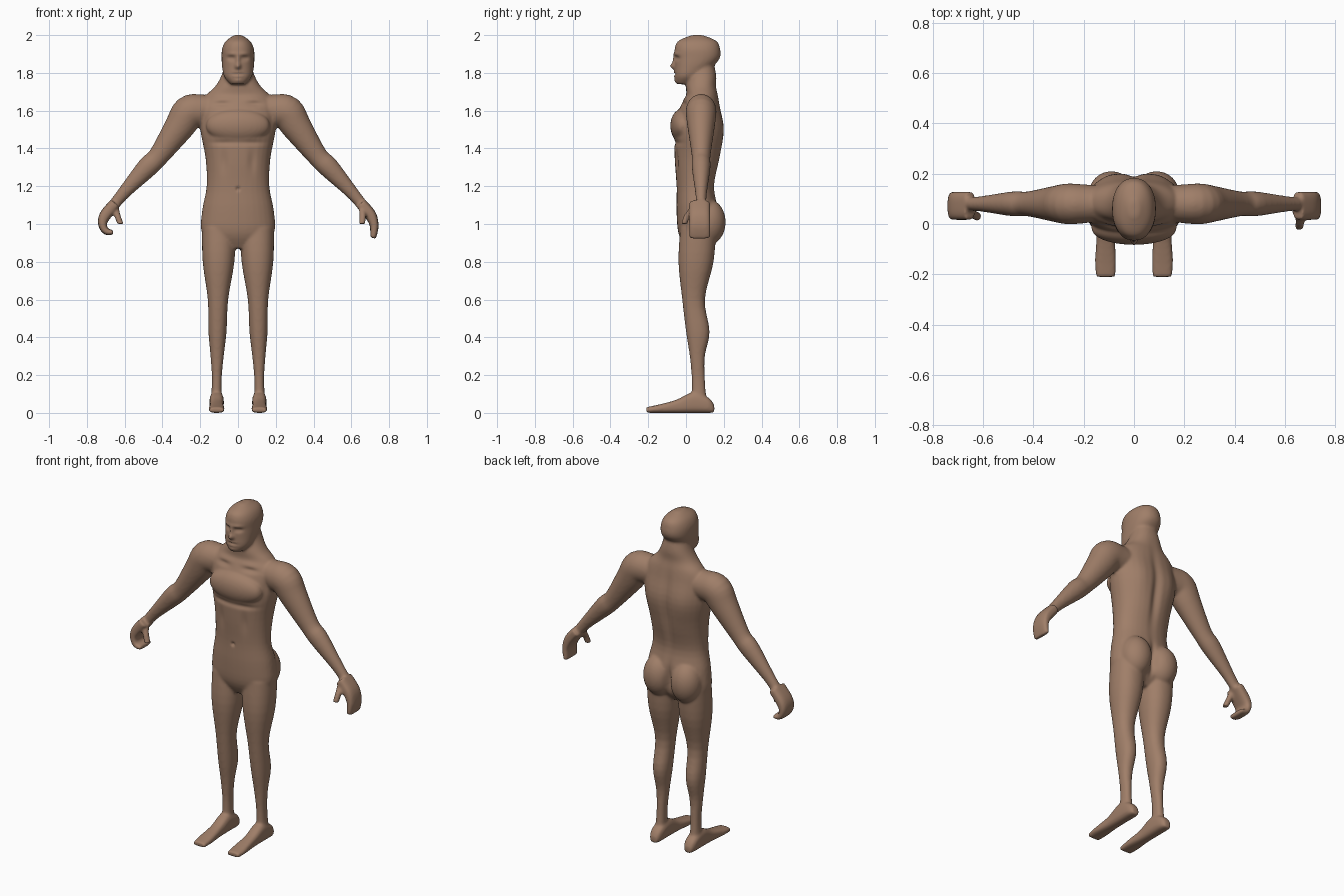
import bpy, bmesh, math
from mathutils import Vector, Matrix

old = bpy.data.objects.get("Cube")
if old:
    bpy.data.objects.remove(old)

bm = bmesh.new()
X, Y, Z = Vector((1, 0, 0)), Vector((0, 1, 0)), Vector((0, 0, 1))
LEFT, RIGHT = 1, -1
FRONT, BACK = -.055, .18


def refine(rows, steps=4):
    """Catmull-Rom interpolation between rows of numbers."""
    padded = [rows[0], *rows, rows[-1]]
    smooth = []
    for before, start, end, after in zip(padded, padded[1:], padded[2:], padded[3:]):
        for step in range(steps):
            t = step / steps
            smooth.append([q + t / 2 * (r - p + t * (2 * p - 5 * q + 4 * r - s + t * (3 * (q - r) + s - p)))
                           for p, q, r, s in zip(before, start, end, after)])
    return smooth + [list(rows[-1])]


def skin(rings, power=2, sides=32):
    """Loft superellipse rings, each given as centre and two half axes."""
    def bend(value):
        return math.copysign(abs(value) ** (2 / power), value)

    angles = [math.tau * k / sides for k in range(sides)]
    loops = [[bm.verts.new(centre + u * bend(math.cos(a)) + v * bend(math.sin(a))) for a in angles]
             for centre, u, v in rings]
    for lower, upper in zip(loops, loops[1:]):
        for k in range(sides):
            bm.faces.new((lower[k - 1], lower[k], upper[k], upper[k - 1]))
    bm.faces.new(reversed(loops[0]))
    bm.faces.new(loops[-1])


def upright(rows, side=0):
    """Rows: height, half width, front y, back y. Legs lean slightly inwards."""
    skin([(Vector((side * (.115 - .015 * z), (front + back) / 2, z)), X * width, Y * (back - front) / 2)
          for z, width, front, back in refine(rows)], power=2.2)


def limb(rows, side, y, depth=None, power=2):
    """Rows: x, z, radius. Without a fixed depth the section is nearly round."""
    rows = refine(rows)
    rings = []
    for i, (x, z, radius) in enumerate(rows):
        start, end = rows[max(i - 1, 0)], rows[min(i + 1, len(rows) - 1)]
        along = Vector((side * (end[0] - start[0]), 0, end[1] - start[1])).normalized()
        rings.append((Vector((side * x, y, z)), along.cross(Y) * radius, Y * (depth or radius * .9)))
    skin(rings, power)


def blob(centre, radii):
    place = Matrix.Translation(centre) @ Matrix.Diagonal((*radii, 1))
    bmesh.ops.create_uvsphere(bm, u_segments=32, v_segments=20, radius=1, matrix=place)


# Torso with neck, and the chest plate
upright([(.87, .1, 0, .1), (.95, .19, -.04, .16), (1.07, .19, -.05, .17), (1.2, .166, -.05, .15),
         (1.35, .172, -.06, .18), (1.5, .2, -.06, .2), (1.62, .2, -.03, .18), (1.68, .17, 0, .17),
         (1.73, .12, 0, .16), (1.79, .086, .01, .16), (1.88, .06, .02, .14)])
blob((0, -.02, 1.52), (.17, .063, .09))

# Head
upright([(1.74, .04, -.05, .03), (1.78, .073, -.06, .08), (1.83, .084, -.06, .14), (1.88, .087, -.06, .18),
         (1.93, .084, -.06, .18), (1.97, .063, -.04, .16), (2, .02, .03, .09)])

# Legs, buttocks, feet and arms
leg = [(.98, .09, -.03, .16), (.8, .084, -.04, .146), (.6, .054, -.02, .1), (.43, .048, 0, .125),
       (.3, .035, .02, .1), (.18, .026, .03, .1), (.05, .03, .03, .11)]
foot = [(.15, .02, .04), (.12, .035, .08), (.04, .038, .11), (-.05, .036, .07), (-.14, .042, .045), (-.21, .04, .03)]
arm = [(.13, 1.6, .08), (.2, 1.6, .086), (.26, 1.59, .09), (.31, 1.515, .08), (.42, 1.36, .055),
       (.48, 1.3, .055), (.6, 1.17, .035), (.65, 1.11, .03)]
for side in (LEFT, RIGHT):
    upright(leg, side)
    blob((side * .09, .12, 1.01), (.09, .09, .12))
    skin([(Vector((side * .113, y, top / 2)), X * width, Z * top / 2) for y, width, top in refine(foot)], power=2.8)
    limb(arm, side, y=.08)

# Hands: the left one hangs, the right one curls inwards
palm = [(.65, 1.11, .03), (.7, 1.05, .031)]
hanging = [(.72, 1, .024), (.72, .96, .02), (.715, .925, .015)]
curled = [(.717, 1.01, .025), (.71, .975, .02), (.69, .957, .017), (.66, .957, .013)]
for side, fingers in ((LEFT, hanging), (RIGHT, curled)):
    limb(palm + fingers, side, y=.072, depth=.056, power=3)

# Thumbs
for thumb in ([(.65, .05, 1.1), (.66, .01, 1.05), (.656, -.01, 1)],
              [(-.65, .06, 1.1), (-.64, .04, 1.05), (-.622, .03, 1)]):
    skin([(Vector(point), X * .018, Y * .018) for point in refine(thumb)])

# Fuse the parts into one skin
bmesh.ops.recalc_face_normals(bm, faces=bm.faces)
parts = bpy.data.meshes.new("body_parts")
bm.to_mesh(parts)
bm.free()
body = bpy.data.objects.new("body", parts)
bpy.context.collection.objects.link(body)
fuse = body.modifiers.new("fuse", "REMESH")
fuse.mode = "VOXEL"
fuse.voxel_size = .007
soften = body.modifiers.new("soften", "SMOOTH")
soften.factor = .5
soften.iterations = 10
graph = bpy.context.evaluated_depsgraph_get()
body_mesh = bpy.data.meshes.new_from_object(body.evaluated_get(graph))
body.modifiers.clear()
body.data = body_mesh


def sculpt(surface, x, z, width, height, push):
    """Push a soft oval of the front or back along y, on both sides."""
    for side in ((LEFT, RIGHT) if x else (LEFT,)):
        for vertex in body_mesh.vertices:
            co = vertex.co
            far = (((co.x - side * x) / width) ** 2 + ((co.z - z) / height) ** 2
                   + ((co.y - surface) / .05) ** 2)
            if far < 8:
                co.y += push * math.exp(-far)


# Nose tip and bridge
sculpt(FRONT, 0, 1.836, .014, .016, -.025)
sculpt(FRONT, 0, 1.87, .01, .024, -.012)
# Eye sockets, eyelids and brows
sculpt(FRONT, .036, 1.878, .02, .012, .013)
sculpt(FRONT, .036, 1.877, .01, .006, -.004)
sculpt(FRONT, .034, 1.9, .03, .01, -.006)
# Mouth, lips and chin
sculpt(FRONT, 0, 1.793, .03, .005, .008)
for lip in (1.783, 1.803):
    sculpt(FRONT, 0, lip, .02, .007, -.005)
sculpt(FRONT, 0, 1.758, .025, .013, -.006)
# Collar hollows and collarbones
sculpt(FRONT, .095, 1.637, .05, .014, .018)
sculpt(FRONT, .1, 1.665, .07, .014, -.015)
# Chest creases, waist muscles and navel
sculpt(FRONT, .075, 1.43, .08, .014, .008)
sculpt(FRONT, .178, 1.55, .013, .05, .014)
sculpt(FRONT, .075, 1.33, .02, .06, .007)
sculpt(FRONT, 0, 1.185, .01, .01, .012)
# Spine, shoulder blades and buttock cleft
sculpt(BACK, 0, 1.42, .025, .2, -.016)
sculpt(BACK, .1, 1.5, .055, .12, .008)
sculpt(BACK, 0, 1, .018, .09, -.025)

skin_tone = bpy.data.materials.new("tan skin")
skin_tone.use_nodes = True
tone = (.35, .21, .14, 1)
skin_tone.diffuse_color = tone
skin_tone.node_tree.nodes["Principled BSDF"].inputs["Base Color"].default_value = tone
body_mesh.materials.clear()
body_mesh.materials.append(skin_tone)
body_mesh.shade_smooth()
